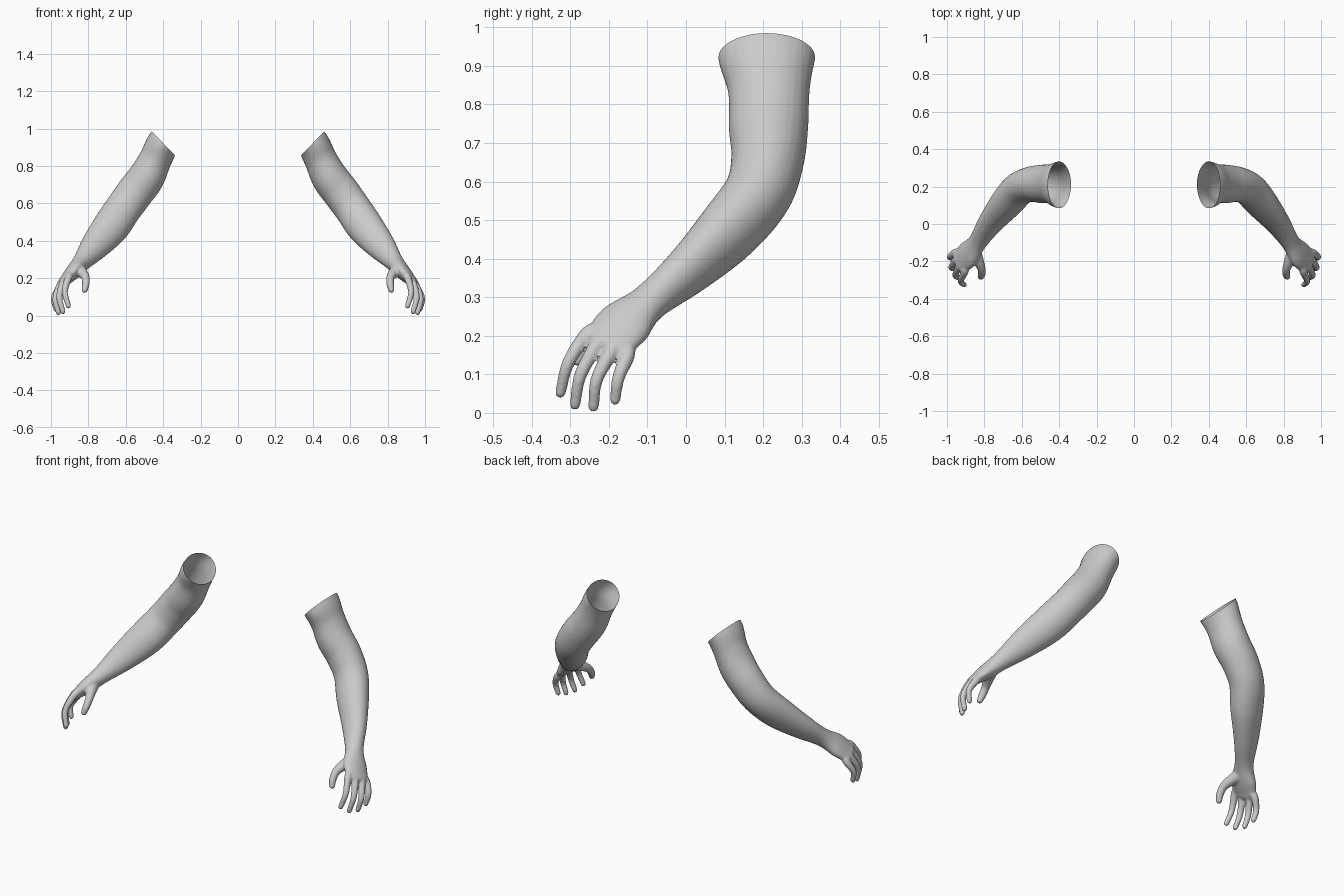
import bpy, bmesh, math
from mathutils import Vector, Matrix

if "Cube" in bpy.data.objects:
    bpy.data.objects.remove(bpy.data.objects["Cube"], do_unlink=True)

skin = bpy.data.materials.new("plain_grey")
skin.use_nodes = True
skin.diffuse_color = (0.6, 0.6, 0.6, 1)
skin.node_tree.nodes["Principled BSDF"].inputs["Base Color"].default_value = skin.diffuse_color

STEPS, SIDES = 6, 28


def spline(rows):
    """Catmull-Rom through rows of (x, y, z, radius_a, radius_b)."""
    rows = [Vector(r) for r in rows]
    pts = [rows[0] * 2 - rows[1]] + rows + [rows[-1] * 2 - rows[-2]]
    out = []
    for i in range(1, len(pts) - 2):
        p, q, r, s = pts[i - 1:i + 3]
        for k in range(STEPS):
            t = k / STEPS
            out.append((q * 2 + (r - p) * t + (p * 2 - q * 5 + r * 4 - s) * t ** 2
                        + (q * 3 - p - r * 3 + s) * t ** 3) / 2)
    return out + [rows[-1]]


def tube(bm, rows, ref):
    """Closed elliptical loft with a domed far end."""
    path = spline(rows)
    rings = []

    def ring(c, t, ra, rb):
        a = (ref - t * ref.dot(t)).normalized()
        b = t.cross(a)
        angles = [math.tau * k / SIDES for k in range(SIDES)]
        rings.append([bm.verts.new(c + a * ra * math.cos(w) + b * rb * math.sin(w)) for w in angles])

    for i, p in enumerate(path):
        t = (path[min(i + 1, len(path) - 1)] - path[max(i - 1, 0)]).to_3d()
        t = Vector(t[:3]).normalized()
        ring(Vector(p[:3]), t, p[3], p[4])
    end, ra, rb = Vector(p[:3]), p[3], p[4]
    for w in (0.4, 0.8, 1.2, 1.45):
        ring(end + t * min(ra, rb) * math.sin(w), t, ra * math.cos(w), rb * math.cos(w))
    for r, s in zip(rings, rings[1:]):
        for k in range(SIDES):
            n = (k + 1) % SIDES
            bm.faces.new((r[k], r[n], s[n], s[k]))
    bm.faces.new(rings[0][::-1])
    bm.faces.new(rings[-1])


bm = bmesh.new()

# Upper arm, elbow, forearm, wrist and palm in one loft
tube(bm, [
    (0.34, 0.21, 0.98, 0.128, 0.088),
    (0.40, 0.21, 0.92, 0.126, 0.088),
    (0.442, 0.215, 0.835, 0.106, 0.088),
    (0.49, 0.214, 0.74, 0.103, 0.098),
    (0.55, 0.212, 0.66, 0.095, 0.100),
    (0.615, 0.187, 0.57, 0.088, 0.098),
    (0.68, 0.112, 0.475, 0.080, 0.098),
    (0.765, 0.007, 0.372, 0.060, 0.078),
    (0.835, -0.095, 0.287, 0.050, 0.050),
    (0.885, -0.160, 0.230, 0.074, 0.040),
    (0.933, -0.203, 0.180, 0.068, 0.026),
], Vector((0, 1, 0)))

# Fingers: knuckle, middle joint, tip
fingers = [
    ((0.905, -0.255, 0.205), (0.926, -0.305, 0.130), (0.907, -0.326, 0.052)),
    ((0.932, -0.225, 0.185), (0.955, -0.273, 0.100), (0.936, -0.288, 0.021)),
    ((0.950, -0.190, 0.165), (0.976, -0.231, 0.088), (0.960, -0.240, 0.016)),
    ((0.955, -0.152, 0.150), (0.984, -0.175, 0.092), (0.973, -0.184, 0.034)),
]
palm = Vector((0.885, -0.165, 0.230))
for joints in fingers:
    root = Vector(joints[0]).lerp(palm, 0.4)
    rows = [(*p, r, r) for p, r in zip((root, *joints), (0.020, 0.020, 0.0165, 0.014))]
    tube(bm, rows, Vector((1, 0, 0)))

# Thumb
tube(bm, [
    (0.858, -0.130, 0.250, 0.034, 0.034),
    (0.835, -0.190, 0.232, 0.030, 0.030),
    (0.815, -0.240, 0.203, 0.022, 0.022),
    (0.814, -0.270, 0.165, 0.020, 0.020),
    (0.820, -0.283, 0.137, 0.016, 0.016),
], Vector((1, 0, 0)))

mesh = bpy.data.meshes.new("left_arm")
bmesh.ops.recalc_face_normals(bm, faces=bm.faces)
bm.to_mesh(mesh)
bm.free()
left = bpy.data.objects.new("left_arm", mesh)
bpy.context.collection.objects.link(left)

# Fuse the parts into one soft skin
fuse = left.modifiers.new("fuse", "REMESH")
fuse.mode = "VOXEL"
fuse.voxel_size = 0.0055
soften = left.modifiers.new("soften", "SMOOTH")
soften.factor = 0.5
soften.iterations = 6
fused = bpy.data.meshes.new_from_object(left.evaluated_get(bpy.context.evaluated_depsgraph_get()))
left.modifiers.clear()
left.data = fused

# Cut the open shoulder end
bm = bmesh.new()
bm.from_mesh(fused)
bmesh.ops.bisect_plane(bm, geom=bm.verts[:] + bm.edges[:] + bm.faces[:],
                       plane_co=(0.40, 0.21, 0.922), plane_no=(-0.72, 0, 0.69), clear_outer=True)
for f in bm.faces:
    f.smooth = True
bm.to_mesh(fused)
bm.free()
fused.materials.clear()
fused.materials.append(skin)

# Mirrored right arm
other = fused.copy()
other.transform(Matrix.Scale(-1, 4, (1, 0, 0)))
other.flip_normals()
right = bpy.data.objects.new("right_arm", other)
bpy.context.collection.objects.link(right)
